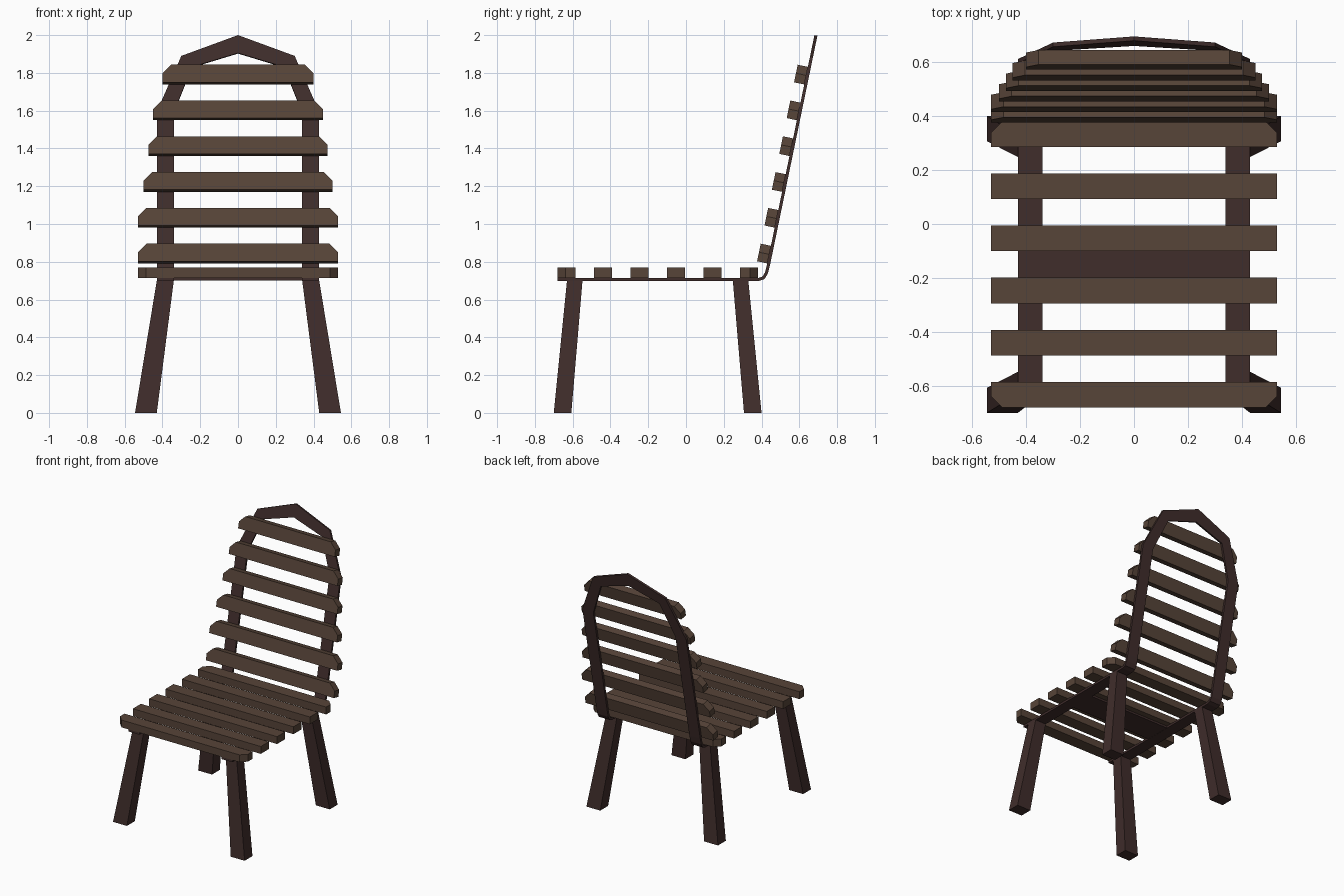
import bpy, bmesh, math
from mathutils import Matrix

if "Cube" in bpy.data.objects:
    bpy.data.objects.remove(bpy.data.objects["Cube"])


def material(name, rgb):
    m = bpy.data.materials.new(name)
    m.diffuse_color = (*rgb, 1)
    m.use_nodes = True
    m.node_tree.nodes["Principled BSDF"].inputs["Base Color"].default_value = m.diffuse_color
    return m


DARK = material("dark_wood", (0.05, 0.026, 0.024))
BROWN = material("brown_wood", (0.095, 0.058, 0.04))


def make(name, verts, faces, mat, matrix=Matrix(), fix=True):
    bm = bmesh.new()
    vs = [bm.verts.new(v) for v in verts]
    for f in faces:
        bm.faces.new([vs[i] for i in f])
    if fix:
        bmesh.ops.recalc_face_normals(bm, faces=bm.faces)
    mesh = bpy.data.meshes.new(name)
    bm.to_mesh(mesh)
    bm.free()
    mesh.materials.append(mat)
    ob = bpy.data.objects.new(name, mesh)
    ob.matrix_world = matrix
    bpy.context.collection.objects.link(ob)
    return ob


def prism(name, bottom, top, mat, matrix=Matrix()):
    n = len(bottom)
    faces = [range(n), range(n, 2 * n)]
    faces += [(i, (i + 1) % n, (i + 1) % n + n, i + n) for i in range(n)]
    return make(name, bottom + top, faces, mat, matrix)


# Slat lying on local z = 0, with optional clipped corners on its +y edge
W, T = 0.095, 0.055


def slat(name, half, clip, matrix):
    h = W / 2
    pts = [(-half, -h), (half, -h)]
    if clip:
        pts += [(half, h - clip), (half - clip, h), (clip - half, h), (-half, h - clip)]
    else:
        pts += [(half, h), (-half, h)]
    prism(name, [(x, y, 0) for x, y in pts], [(x, y, T) for x, y in pts], BROWN, matrix)


# Seat slats
for i in range(6):
    m = Matrix.Translation((0, -0.633 + 0.1932 * i, 0.715))
    if i == 0:
        m = m @ Matrix.Rotation(math.pi, 4, 'Z')
    slat(f"seat_slat_{i + 1}", 0.53, 0.042 if i in (0, 5) else 0, m)

# Back slats, resting on the leaning frame
SLOPE = 0.2066
LEAN = math.atan(SLOPE)


def back_y(z):
    return 0.43 + SLOPE * (z - 0.79)


for i, half in enumerate((0.53, 0.53, 0.50, 0.475, 0.45, 0.40)):
    z = 0.838 + 0.1895 * i
    m = Matrix.Translation((0, back_y(z), z)) @ Matrix.Rotation(math.pi / 2 - LEAN, 4, 'X')
    slat(f"back_slat_{i + 1}", half, 0.046, m)

# Bent frame: seat rail, curved bend, then the arch of the back
pairs = [((0.34, y, z), (0.43, y, z)) for y, z in
         ((-0.68, 0.715), (0.385, 0.715), (0.405, 0.722), (0.419, 0.745), (0.43, 0.79))]
for (xi, zi), (xo, zo) in (((0.34, 1.59), (0.43, 1.595)),
                           ((0.243, 1.832), (0.30, 1.89)),
                           ((0, 1.905), (0, 2.0))):
    pairs.append(((xi, back_y(zi), zi), (xo, back_y(zo), zo)))
verts = [p for pair in pairs for p in pair]
faces = [(2 * i, 2 * i + 1, 2 * i + 3, 2 * i + 2) for i in range(len(pairs) - 1)]
frame = make("bent_frame", verts, faces, DARK, fix=False)
mir = frame.modifiers.new("mirror", 'MIRROR')
mir.use_clip = True
sol = frame.modifiers.new("thickness", 'SOLIDIFY')
sol.thickness = 0.016
sol.offset = -1
sol.use_even_offset = True


# Plate joining the two seat rails
def rect(x0, x1, y0, y1, z):
    return [(x0, y0, z), (x1, y0, z), (x1, y1, z), (x0, y1, z)]


prism("seat_brace", rect(-0.34, 0.34, -0.25, -0.05, 0.70),
      rect(-0.34, 0.34, -0.25, -0.05, 0.715), DARK)

# Splayed tapered legs, the back pair mirrored about the seat middle
for name, s in (("front", 1), ("back", -1)):
    mid = -0.15
    leg = prism(f"{name}_legs",
                rect(0.43, 0.545, mid - s * 0.55, mid - s * 0.457, 0),
                rect(0.34, 0.43, mid - s * 0.48, mid - s * 0.398, 0.70), DARK)
    leg.modifiers.new("mirror", 'MIRROR')
